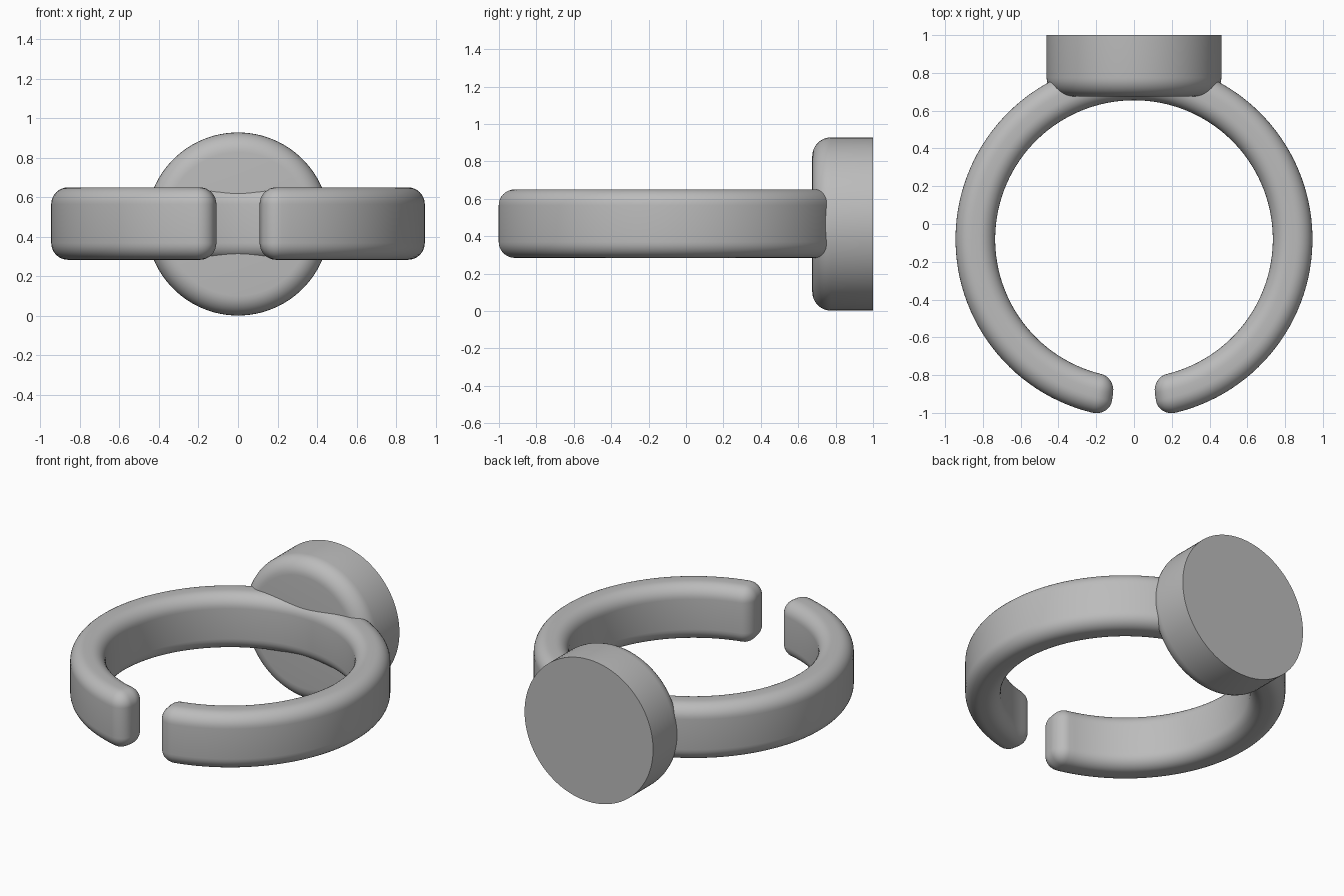
import bpy, bmesh
from math import sin, cos, pi
from mathutils import Vector

if "Cube" in bpy.data.objects:
    bpy.data.objects.remove(bpy.data.objects["Cube"])

grey = bpy.data.materials.new("satin grey")
grey.use_nodes = True
colour = (0.5, 0.5, 0.5, 1)
grey.diffuse_color = colour
grey.node_tree.nodes["Principled BSDF"].inputs["Base Color"].default_value = colour


def loft(name, rings):
    """Skin a list of closed rings and cap both ends."""
    bm = bmesh.new()
    rows = [[bm.verts.new(p) for p in ring] for ring in rings]
    n = len(rows[0])
    for a, b in zip(rows, rows[1:]):
        for i in range(n):
            j = (i + 1) % n
            bm.faces.new((a[i], a[j], b[j], b[i]))
    bm.faces.new(rows[0])
    bm.faces.new(rows[-1])
    bmesh.ops.remove_doubles(bm, verts=bm.verts, dist=0.0005)
    bmesh.ops.recalc_face_normals(bm, faces=bm.faces)
    mesh = bpy.data.meshes.new(name)
    bm.to_mesh(mesh)
    bm.free()
    obj = bpy.data.objects.new(name, mesh)
    bpy.context.collection.objects.link(obj)
    mesh.materials.append(grey)
    bpy.ops.object.select_all(action='DESELECT')
    obj.select_set(True)
    bpy.context.view_layer.objects.active = obj
    bpy.ops.object.shade_smooth_by_angle(angle=pi / 6)
    return obj


STEPS = 8
quarter = [pi / 2 * k / STEPS for k in range(STEPS + 1)]

# Open band: rounded rectangular section swept round, with rounded ends
centre = Vector((0, -0.08, 0.467))
r_mid, half_w, half_h, fillet = 0.84, 0.105, 0.183, 0.085
gap = 0.135


def section(angle, inset):
    pts = []
    for q, (sx, sz) in enumerate(((1, 1), (-1, 1), (-1, -1), (1, -1))):
        for t in quarter:
            u = sx * (half_w - fillet) + (fillet - inset) * cos(t + q * pi / 2)
            v = sz * (half_h - fillet) + (fillet - inset) * sin(t + q * pi / 2)
            r = r_mid + u
            pts.append(centre + Vector((r * sin(angle), -r * cos(angle), v)))
    return pts


ends = [(gap + fillet * (1 - sin(t)) / r_mid, fillet * (1 - cos(t)))
        for t in reversed(quarter)]
start = ends[-1][0]
sweep = 2 * pi - 2 * start
body = [(start + sweep * k / 120, 0) for k in range(1, 120)]
finish = [(2 * pi - a, d) for a, d in reversed(ends)]
loft("band", [section(a, d) for a, d in ends + body + finish])

# Round head: disc with a rounded inner rim and a sharp flat back
radius, front, back, rim = 0.463, 0.675, 1.0, 0.1
profile = [(radius - rim + rim * sin(t), front + rim * (1 - cos(t))) for t in quarter]
profile.append((radius, back))
loft("round_head", [[(r * cos(2 * pi * k / 96), y, 0.465 + r * sin(2 * pi * k / 96))
                     for k in range(96)] for r, y in profile])
